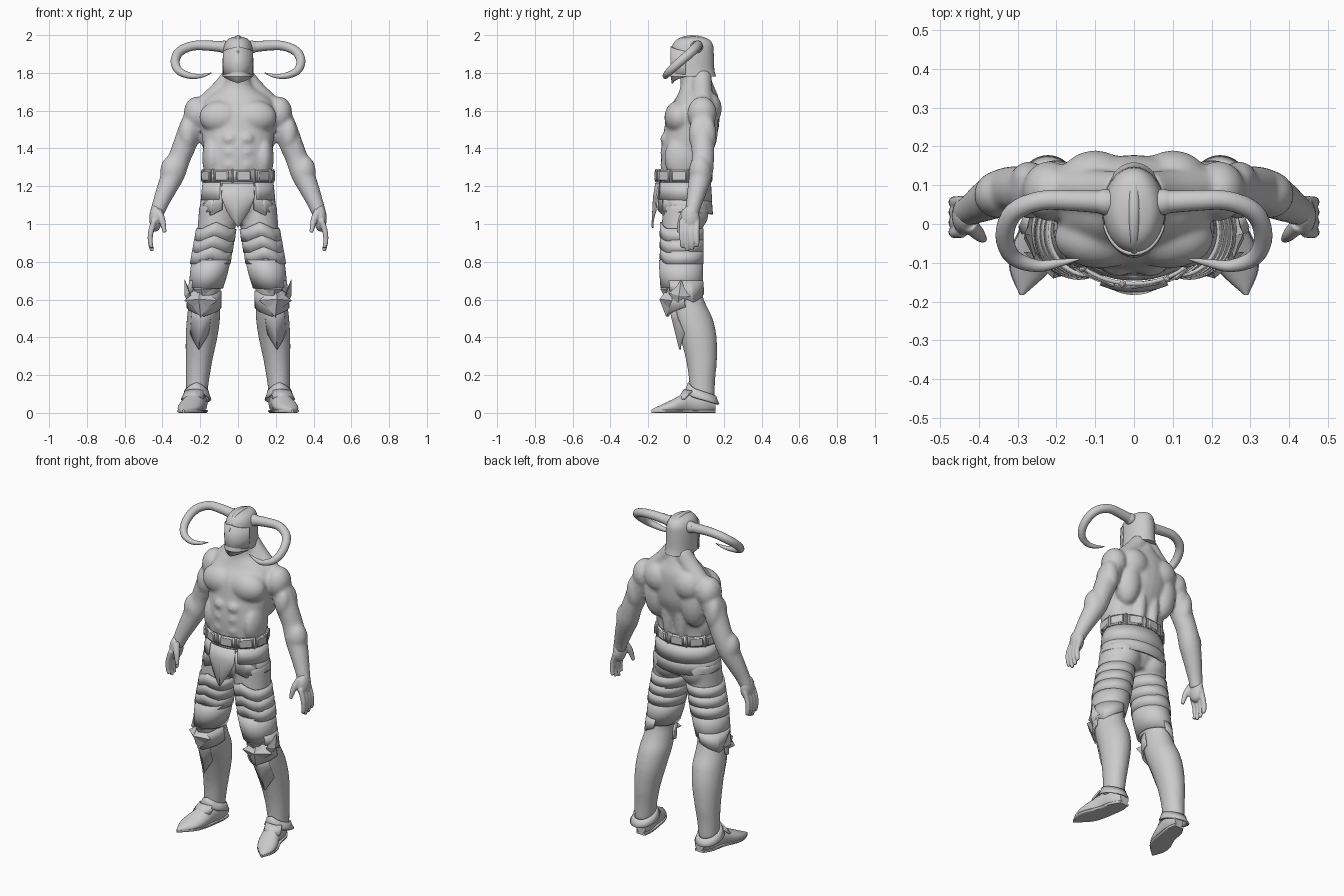
import bpy, bmesh
from math import sin, cos, pi, radians
from mathutils import Vector, Matrix

cube = bpy.data.objects.get("Cube")
if cube:
    bpy.data.objects.remove(cube)

grey = bpy.data.materials.new("plain grey")
grey.use_nodes = True
grey.diffuse_color = (0.6, 0.6, 0.6, 1)
grey.node_tree.nodes["Principled BSDF"].inputs["Base Color"].default_value = (0.6, 0.6, 0.6, 1)


def spline(rows, steps=4):
    """Catmull-Rom interpolation of any rows of equal length."""
    out = []
    last = len(rows) - 1
    for i in range(last):
        a, b, c, d = rows[max(i - 1, 0)], rows[i], rows[i + 1], rows[min(i + 2, last)]
        for s in range(steps):
            t = s / steps
            out.append([q + t / 2 * (r - p + t * (2 * p - 5 * q + 4 * r - w + t * (3 * (q - r) + w - p)))
                        for p, q, r, w in zip(a, b, c, d)])
    return out + [list(rows[-1])]


def skin(bm, loops, closed=True):
    rings = [[bm.verts.new(p) for p in loop] for loop in loops]
    n = len(rings[0])
    for low, high in zip(rings, rings[1:]):
        for i in range(n if closed else n - 1):
            j = (i + 1) % n
            bm.faces.new((low[i], low[j], high[j], high[i]))
    if closed:
        bm.faces.new(rings[0])
        bm.faces.new(rings[-1])
    return [v for ring in rings for v in ring]


def loft(bm, rows, n=28):
    """Rows are x, y, z, half width, half depth of level ellipses."""
    angles = [2 * pi * i / n for i in range(n)]
    return skin(bm, [[(x + rx * sin(a), y - ry * cos(a), z) for a in angles]
                     for x, y, z, rx, ry in spline(rows)])


def tube(bm, rows, n=14):
    """Rows are x, y, z, radius along a path."""
    path = spline(rows)
    loops = []
    u = None
    for i, row in enumerate(path):
        p = Vector(row[:3])
        along = (Vector(path[min(i + 1, len(path) - 1)][:3]) - Vector(path[max(i - 1, 0)][:3])).normalized()
        u = (u - along * u.dot(along)).normalized() if u else along.orthogonal().normalized()
        v = along.cross(u)
        loops.append([p + max(row[3], 0.001) * (u * cos(2 * pi * k / n) + v * sin(2 * pi * k / n)) for k in range(n)])
    skin(bm, loops)


def ball(bm, centre, size):
    m = Matrix.Translation(centre) @ Matrix.Diagonal((*size, 1))
    bmesh.ops.create_uvsphere(bm, u_segments=20, v_segments=12, radius=1, matrix=m)


def finish(name, bm, mirror=True, voxel=0, soften=5, thick=0, bevel=0, angle=35):
    bmesh.ops.recalc_face_normals(bm, faces=bm.faces[:])
    mesh = bpy.data.meshes.new(name)
    bm.to_mesh(mesh)
    bm.free()
    ob = bpy.data.objects.new(name, mesh)
    bpy.context.collection.objects.link(ob)
    mesh.materials.append(grey)
    bpy.ops.object.select_all(action='DESELECT')
    ob.select_set(True)
    bpy.context.view_layer.objects.active = ob
    bpy.ops.object.shade_smooth_by_angle(angle=radians(angle))
    if mirror:
        ob.modifiers.new("mirror", 'MIRROR').use_mirror_merge = False
    if thick:
        m = ob.modifiers.new("thickness", 'SOLIDIFY')
        m.thickness, m.offset = thick, 0
    if bevel:
        ob.modifiers.new("bevel", 'BEVEL').width = bevel
    if voxel:
        m = ob.modifiers.new("fuse", 'REMESH')
        m.mode, m.voxel_size, m.use_smooth_shade = 'VOXEL', voxel, True
        m = ob.modifiers.new("soften", 'SMOOTH')
        m.factor, m.iterations = 0.5, soften


def plate(name, rows, facing=0, spread=180, width=0.3, tilt=0, mirror=True, thick=0.01):
    """Curved armour; rows are x, y, z, half width, half depth, height of the middle point."""
    bm = bmesh.new()
    n = 48
    loops = []
    for x, y, z, rx, ry, peak in rows:
        loop = []
        for i in range(n + 1):
            t = 2 * i / n - 1
            a = radians(facing + spread * t)
            loop.append((x + rx * sin(a), y - ry * cos(a), z + tilt * cos(a) + peak * max(0, 1 - abs(t) / width)))
        loops.append(loop)
    skin(bm, loops, closed=False)
    bmesh.ops.remove_doubles(bm, verts=bm.verts[:], dist=0.0005)
    finish(name, bm, mirror, thick=thick)


def star_plate(name, centre, u, v, height, pinch=0.6):
    """Faceted diamond boss with a raised middle."""
    bm = bmesh.new()
    c, u, v = Vector(centre), Vector(u), Vector(v)
    out = u.cross(v).normalized()
    rim = []
    for k in range(8):
        a = k * pi / 4
        rim.append(bm.verts.new(c + (u * cos(a) + v * sin(a)) * (pinch if k % 2 else 1)))
    front, back = bm.verts.new(c + out * height), bm.verts.new(c - out * 0.015)
    for k in range(8):
        for tip in (front, back):
            bm.faces.new((rim[k], rim[(k + 1) % 8], tip))
    finish(name, bm, angle=10)


# Bare upper body: core, muscle masses and arms fused together
bm = bmesh.new()
loft(bm, [(0, 0, 1.18, .175, .12), (0, -.01, 1.3, .18, .122), (0, .002, 1.4, .184, .134),
          (0, .028, 1.5, .195, .144), (0, .04, 1.6, .2, .138), (0, .06, 1.67, .165, .112),
          (0, .06, 1.725, .09, .09), (0, .05, 1.78, .064, .08), (0, .045, 1.84, .06, .07)])
muscles = {"chest": ((.088, -.035, 1.565), (.118, .08, .09)),
           "deltoid": ((.218, .085, 1.585), (.07, .078, .09)),
           "lat": ((.125, .09, 1.5), (.08, .08, .15)),
           "blade": ((.1, .118, 1.61), (.09, .072, .09)),
           "spine": ((.045, .085, 1.42), (.045, .06, .22)),
           "oblique": ((.135, -.02, 1.35), (.055, .095, .12)),
           "biceps": ((.268, .058, 1.475), (.046, .045, .085)),
           "triceps": ((.27, .112, 1.47), (.048, .05, .1)),
           "forearm": ((.347, .076, 1.275), (.066, .062, .09))}
for centre, size in muscles.values():
    ball(bm, centre, size)
for row in range(3):
    ball(bm, (.042, -.1, 1.31 + .07 * row), (.045, .036, .038))
tube(bm, [(.03, .085, 1.79, .05), (.085, .085, 1.715, .054), (.17, .09, 1.63, .055)])
tube(bm, [(.205, .09, 1.61, .055), (.24, .09, 1.53, .064), (.278, .088, 1.43, .063), (.31, .09, 1.35, .06),
          (.34, .08, 1.27, .062), (.376, .062, 1.19, .054), (.414, .04, 1.1, .042), (.435, .028, 1.04, .037)])
finish("upper_body", bm, voxel=0.009, soften=8)

# Hands with four fingers and a thumb
bm = bmesh.new()
ball(bm, (.436, .022, 1.03), (.034, .05, .07))
for k in range(4):
    y = -.02 + .026 * k
    drop = .018 * abs(k - 1.3)
    tube(bm, [(.442, y, 1.02, .016), (.462, y - .002, .955, .015), (.464, y, .9, .013), (.455, y, .852 + drop, .01)], 10)
tube(bm, [(.425, 0, 1.07, .022), (.402, -.025, 1.02, .018), (.388, -.04, .955, .01)], 10)
finish("hands", bm, voxel=0.005, soften=2)

# Trousers and boot shafts
bm = bmesh.new()
loft(bm, [(0, -.01, 1.24, .175, .13), (0, -.012, 1.15, .185, .135), (0, -.01, 1.06, .18, .12), (0, -.01, 1, .1, .08)])
ball(bm, (.09, .035, 1.06), (.09, .085, .1))
loft(bm, [(.11, -.01, 1.1, .095, .115), (.115, -.02, .97, .1, .108), (.14, -.027, .8, .09, .105),
          (.17, -.02, .66, .08, .1), (.178, .005, .58, .083, .098), (.183, .035, .5, .088, .106),
          (.193, .065, .4, .084, .097), (.206, .082, .28, .071, .082), (.214, .085, .18, .062, .07), (.22, .085, .08, .055, .066)])
finish("trousers_and_boots", bm, voxel=0.01)

# Pointed shoes and flat soles
bm = bmesh.new()
foot = [(.2, .04, -.155, .03, .03), (.212, .05, -.1, .05, .06), (.225, .055, -.02, .053, .062),
        (.25, .035, .06, .063, .042), (.268, .022, .12, .05, .026), (.289, .01, .183, .005, .008)]
forward = Matrix.Rotation(pi / 2, 4, 'X')
for v in loft(bm, foot):
    v.co = forward @ v.co
    v.co.z = max(v.co.z, 0.004)
finish("shoes", bm)
bm = bmesh.new()
for v in loft(bm, [(x, .01, z, rx * 1.05, .02) for x, h, z, rx, rh in foot]):
    v.co = forward @ v.co
    v.co.z = min(max(v.co.z, 0), .014)
finish("soles", bm)
plate("ankle_cuffs", [(.22, .085, .115, .059, .07, .02), (.22, .085, .09, .066, .078, .02), (.222, .085, .07, .076, .088, .02)], tilt=.025)
plate("instep_plates", [(.228, .06, .115, .054, .066, .01), (.24, .025, .075, .06, .075, -.02)], spread=65, width=1)

# Belt with square plates and narrow loops
plate("belt", [(0, -.013, z, .184, .141, 0) for z in (1.285, 1.225)], mirror=False)
bm = bmesh.new()
for k in range(20):
    a = 2 * pi * (k + .5) / 20
    size = (.014, .02, .072, 1) if k % 2 else (.078, .016, .054, 1)
    place = Matrix.Translation((.186 * sin(a), -.013 - .143 * cos(a), 1.255)) @ Matrix.Rotation(a, 4, 'Z')
    bmesh.ops.create_cube(bm, size=1, matrix=place @ Matrix.Diagonal(size))
finish("belt_plates", bm, mirror=False, bevel=.005)

# Hip bands wrapping the back, and the pointed front cloth
plate("upper_hip_band", [(0, -.013, 1.22, .183, .14, 0), (0, -.013, 1.13, .193, .147, -.012)],
      facing=180, spread=150, width=1, mirror=False)
plate("lower_hip_band", [(0, -.013, 1.15, .187, .143, 0), (0, -.012, 1.065, .203, .15, -.015)],
      facing=180, spread=138, width=1, mirror=False)
plate("front_cloth", [(0, -.015, 1.215, .18, .143, 0), (0, -.018, 1.14, .19, .152, 0), (0, -.02, 1.07, .13, .158, -.09)],
      spread=27, width=1, mirror=False)
plate("hip_flaps", [(0, -.012, 1.2, .184, .142, 0), (0, -.012, 1.075, .2, .148, -.03)], facing=45, spread=20, width=1)

# Overlapping thigh bands, rising to a point in front
for k in range(3):
    z = .975 - .06 * k
    x = .115 + .011 * k
    plate("thigh_band_%d" % (k + 1), [(x, -.022, z, .102, .11, .035), (x + .01, -.024, z - .066, .103, .111, .03)], width=.25)
plate("thigh_guards", [(.142, -.027, .81, .099, .112, 0), (.156, -.025, .73, .094, .11, 0), (.17, -.023, .66, .086, .107, 0)])
plate("thigh_guard_points", [(.163, -.022, .7, .091, .108, 0), (.173, -.015, .645, .09, .106, -.06)], facing=120, spread=70, width=1)

# Knee bosses, side wings and shin plates
star_plate("knee_bosses", (.197, -.092, .595), (.088, .02, 0), (0, .012, .09), .05)
star_plate("knee_upper_bosses", (.188, -.11, .655), (.05, .01, 0), (0, -.005, .055), .025)
star_plate("knee_wings", (.262, -.035, .625), (.006, .058, -.01), (.02, .01, .082), .022)
plate("knee_bands", [(.176, -.005, .645, .084, .1, 0), (.18, .006, .56, .089, .101, -.05)], spread=85, width=1)
plate("shin_plates", [(.18, .015, .56, .087, .101, 0), (.183, .035, .5, .088, .106, -.01), (.192, .062, .42, .083, .095, -.085)],
      facing=10, spread=35, width=1, thick=.008)

# Helmet shell, face guard and crest
bm = bmesh.new()
loft(bm, [(0, .036, 1.78, .083, .123), (0, .036, 1.82, .081, .114), (0, .035, 1.9, .08, .112), (0, .037, 1.95, .072, .105),
          (0, .04, 1.98, .051, .077), (0, .04, 1.992, .015, .025)], 36)
finish("helmet", bm, mirror=False)
plate("face_guard", [(0, .036, 1.915, .08, .112, .025), (0, .036, 1.84, .081, .114, 0), (0, .036, 1.78, .077, .108, -.035)],
      spread=70, width=1, mirror=False)
bm = bmesh.new()
tube(bm, [(0, -.079, 1.9, .004), (0, -.071, 1.93, .009), (0, -.035, 1.972, .012), (0, .04, 1.984, .016),
          (0, .115, 1.966, .012), (0, .143, 1.92, .005)])
finish("helmet_crest", bm, mirror=False)

# Curling horns with base collars
bm = bmesh.new()
tube(bm, [(.06, .055, 1.935, .03), (.15, .06, 1.944, .027), (.24, .06, 1.943, .025), (.31, .03, 1.912, .025),
          (.333, -.03, 1.86, .024), (.312, -.085, 1.81, .021), (.25, -.108, 1.784, .016), (.19, -.1, 1.785, .01), (.14, -.09, 1.8, .002)], 18)
finish("horns", bm)
bm = bmesh.new()
tube(bm, [(.065, .055, 1.936, .034), (.08, .057, 1.938, .033), (.095, .058, 1.94, .028)], 18)
finish("horn_collars", bm)
